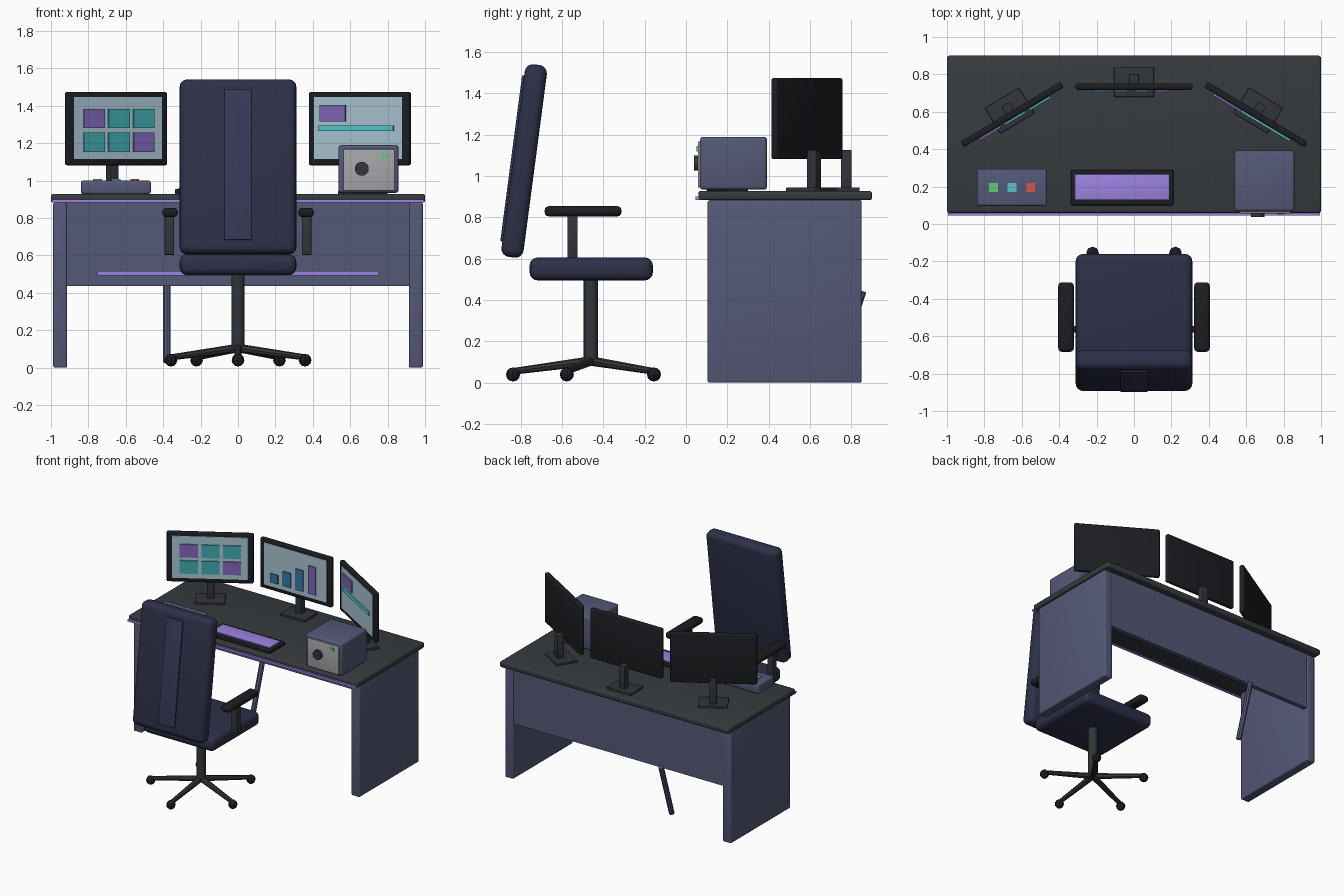
import bpy, bmesh
from math import radians, sin, cos, tau
from mathutils import Matrix, Vector

if "Cube" in bpy.data.objects:
    bpy.data.objects.remove(bpy.data.objects["Cube"])

I = Matrix.Identity(4)
T = lambda x, y, z: Matrix.Translation((x, y, z))
MATS = {}


def mat(hexcol):
    if hexcol not in MATS:
        m = bpy.data.materials.new("colour_" + hexcol)
        rgb = [(int(hexcol[i:i + 2], 16) / 255) ** 2.2 for i in (0, 2, 4)]
        m.diffuse_color = (*rgb, 1)
        m.use_nodes = True
        m.node_tree.nodes["Principled BSDF"].inputs["Base Color"].default_value = m.diffuse_color
        MATS[hexcol] = m
    return MATS[hexcol]


PANEL, FABRIC, TOP, BLACK, DARK = "555976", "31344a", "393d41", "222327", "35383c"
PURPLE, SCREEN, TEAL, BLUE, VIOLET = "9b82e0", "a9c4d1", "42aab0", "3a78a8", "8066b8"
GREEN, CYAN, RED, GREY = "62c878", "55c4cc", "dc5546", "a3a5a8"


def finish(name, bm, colour, M, smooth=True):
    me = bpy.data.meshes.new(name)
    bm.to_mesh(me)
    bm.free()
    ob = bpy.data.objects.new(name, me)
    bpy.context.collection.objects.link(ob)
    ob.matrix_world = M
    me.materials.append(mat(colour))
    if smooth:
        bpy.ops.object.select_all(action='DESELECT')
        ob.select_set(True)
        bpy.context.view_layer.objects.active = ob
        bpy.ops.object.shade_smooth_by_angle(angle=radians(40))
    return ob


def box(name, x, y, z, colour, bevel=0.0, M=I, seg=3):
    """Box given by its (min, max) range on each axis, inside frame M."""
    mid = [(a + b) / 2 for a, b in (x, y, z)]
    size = [b - a for a, b in (x, y, z)]
    bm = bmesh.new()
    bmesh.ops.create_cube(bm, size=1, matrix=Matrix.Diagonal((*size, 1)))
    if bevel:
        bmesh.ops.bevel(bm, geom=bm.edges[:], offset=bevel, segments=seg,
                        profile=0.5, affect='EDGES')
    return finish(name, bm, colour, M @ T(*mid), bool(bevel))


def rod(name, a, b, r1, r2, colour, sides=12):
    """Cylinder or cone from point a to point b."""
    a, b = Vector(a), Vector(b)
    bm = bmesh.new()
    bmesh.ops.create_cone(bm, cap_ends=True, segments=sides, radius1=r1, radius2=r2,
                          depth=(b - a).length)
    rot = (b - a).to_track_quat('Z', 'Y').to_matrix().to_4x4()
    return finish(name, bm, colour, Matrix.Translation((a + b) / 2) @ rot, sides > 8)


# Desk
box("desk_top", (-1, 1), (.06, .90), (.883, .928), TOP, .012)
box("desk_edge_strip", (-.995, .995), (.045, .07), (.884, .9), PURPLE)
for s, side in ((-1, "left"), (1, "right")):
    box("desk_side_" + side, sorted((s * .988, s * .914)), (.105, .85), (0, .883), PANEL, .01)
box("desk_back_panel", (-.92, .92), (.81, .845), (.437, .883), PANEL)
box("panel_glow_strip", (-.75, .75), (.80, .812), (.492, .516), PURPLE)
rod("cable_sleeve", (-.38, .72, .03), (-.38, .853, .444), .02, .02, PANEL, 8)


# Monitors: frame origin at panel centre in plan, screen faces local -y
def monitor(name, M):
    box(name + "_frame", (-.312, .312), (-.0175, .0175), (1.082, 1.474), BLACK, .01, M)
    box(name + "_screen", (-.274, .274), (-.021, -.01), (1.115, 1.447), SCREEN, 0, M)
    box(name + "_post", (-.026, .026), (.015, .066), (.94, 1.125), DARK, .004, M)
    box(name + "_base", (-.106, .106), (-.055, .105), (.926, .945), DARK, .004, M)


def tile(name, u, z, w, h, colour, M):
    box(name, (u - w / 2, u + w / 2), (-.03, -.015), (z - h / 2, z + h / 2), colour, 0, M)


left = T(-.652, .585, 0) @ Matrix.Rotation(radians(31), 4, 'Z')
middle = T(0, .735, 0)
right = T(.652, .585, 0) @ Matrix.Rotation(radians(-31), 4, 'Z')
for n, M in (("left_monitor", left), ("middle_monitor", middle), ("right_monitor", right)):
    monitor(n, M)

# Screen graphics
for r, z in enumerate((1.333, 1.205)):
    for c in range(3):
        col = VIOLET if (r, c) in ((0, 0), (1, 2)) else TEAL
        tile(f"screen_tile_{r}_{c}", -.152 + .155 * c, z, .13, .102, col, left)
for i, h in enumerate((.07, .115, .165, .22)):
    tile(f"chart_bar_{i}", -.18 + .11 * i, 1.15 + h / 2, .066, h,
         VIOLET if i == 3 else BLUE, middle)
tile("screen_card", -.155, 1.36, .16, .09, VIOLET, right)
tile("screen_line", -.01, 1.28, .47, .03, CYAN, right)

# Keyboard and button pad
box("keyboard", (-.337, .21), (.1, .29), (.926, .955), BLACK, .006)
box("keyboard_keys", (-.317, .187), (.13, .266), (.94, .962), PURPLE, .003)
box("button_pad", (-.84, -.466), (.097, .295), (.928, 1.0), PANEL, .012)
for i, col in enumerate((GREEN, CYAN, RED)):
    x = -.752 + .1 * i
    box(f"pad_button_{i}", (x - .024, x + .024), (.172, .22), (.99, 1.008), col)

# Cabinet with dial
box("cabinet", (.537, .858), (.068, .392), (.934, 1.19), PANEL, .016)
box("cabinet_foot", (.6, .8), (.2, .3), (.924, .94), BLACK)
box("cabinet_face", (.564, .838), (.057, .075), (.945, 1.168), GREY, .004)
rod("cabinet_dial", (.662, .07, 1.063), (.662, .038, 1.063), .037, .037, DARK, 20)
box("cabinet_light", (.765, .8), (.05, .06), (1.12, 1.146), GREEN)

# Chair seat, back and arms
box("seat", (-.312, .312), (-.757, -.16), (.495, .606), FABRIC, .04, seg=4)
back = T(0, -.783, 1.073) @ Matrix.Rotation(radians(-7.5), 4, 'X')
box("backrest", (-.312, .312), (-.054, .054), (-.47, .47), FABRIC, .04, back, 4)
box("backrest_strip", (-.072, .072), (-.064, -.045), (-.4, .41), "3a3c58", .003, back)
for s, side in ((-1, "left"), (1, "right")):
    box("arm_pad_" + side, sorted((s * .405, s * .322)), (-.684, -.312), (.805, .854),
        BLACK, .02)
    box("arm_post_" + side, sorted((s * .392, s * .342)), (-.574, -.524), (.603, .815),
        DARK, .004)

# Chair column and five-leg star base with casters
CY = -.46
rod("chair_column", (0, CY, .09), (0, CY, .5), .035, .035, DARK, 16)
for i in range(5):
    a = -tau / 4 + i * tau / 5
    x, y = .377 * cos(a), CY + .377 * sin(a)
    rod(f"chair_leg_{i}", (0, CY, .105), (x, y, .055), .023, .016, DARK, 8)
    bm = bmesh.new()
    bmesh.ops.create_uvsphere(bm, u_segments=8, v_segments=6, radius=.034)
    finish(f"caster_{i}", bm, BLACK, T(x, y, .04), False)
